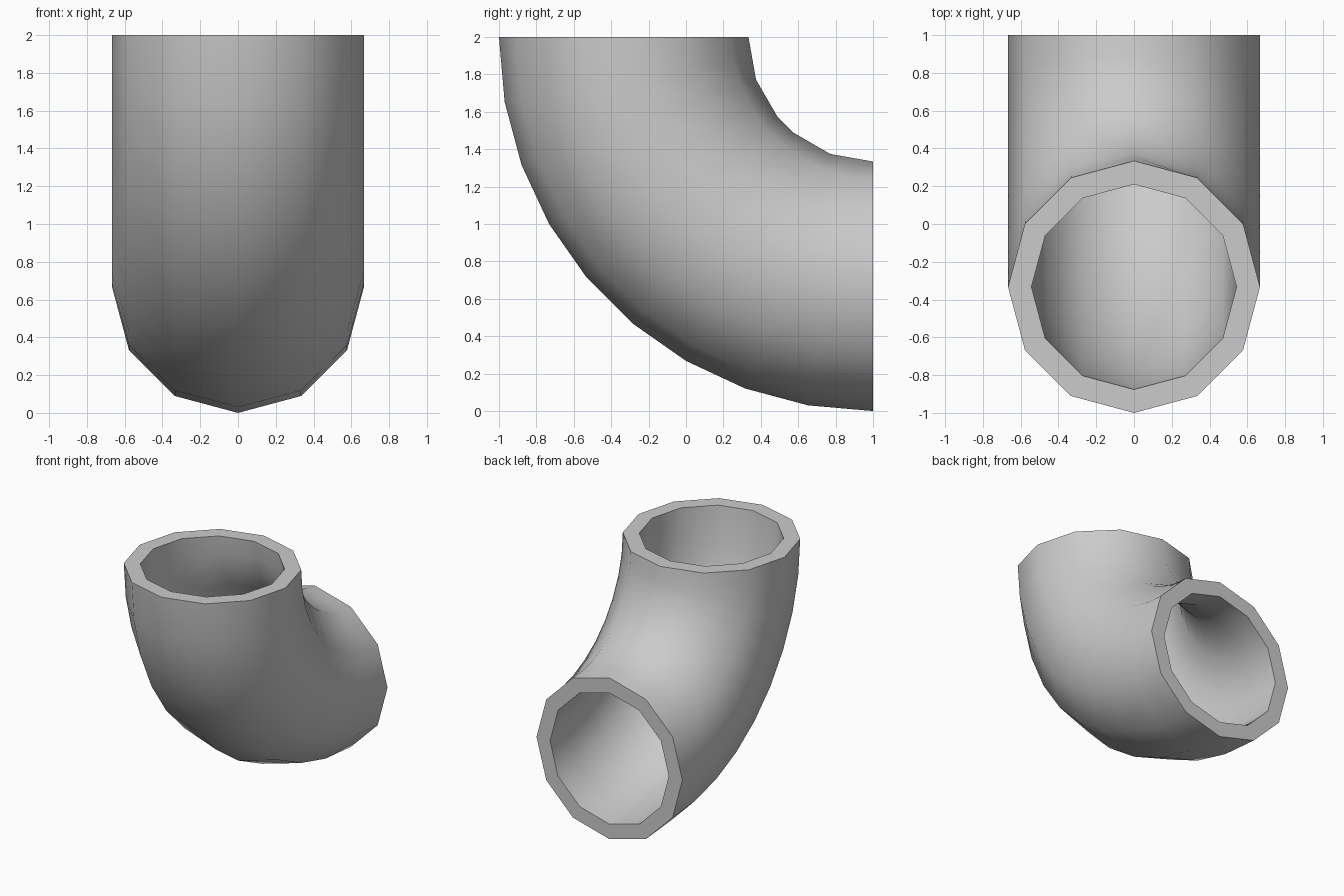
import bpy, bmesh
from math import sin, cos, radians, pi

if "Cube" in bpy.data.objects:
    bpy.data.objects.remove(bpy.data.objects["Cube"])

SIDES, STEPS = 12, 9
BEND = 1.333            # bend radius of the centre line, around y=1, z=2
OUTER, BORE = 0.667, 0.543
SKIPPED = (1, 3, 6, 8)  # steps flattened on the tight inside of the bend


def point(step, side, radius):
    a, t = radians(90 * step / STEPS), 2 * pi * side / SIDES
    d = BEND + radius * cos(t)
    return (radius * sin(t), 1 - d * cos(a), 2 - d * sin(a))


bm = bmesh.new()


def tube(radius):
    rings = [[bm.verts.new(point(i, j, radius)) for j in range(SIDES)]
             for i in range(STEPS + 1)]
    # Flatten the innermost seam onto its coarser chords
    for i in SKIPPED:
        s = SIDES // 2
        rings[i][s].co = (rings[i - 1][s].co + rings[i + 1][s].co) / 2
    for a, b in zip(rings, rings[1:]):
        for j in range(SIDES):
            k = (j + 1) % SIDES
            bm.faces.new((a[j], a[k], b[k], b[j]))
    return rings


# Outer wall, bore and the two flat rims
outer, bore = tube(OUTER), tube(BORE)
for end in (0, -1):
    o, n = outer[end], bore[end]
    for j in range(SIDES):
        k = (j + 1) % SIDES
        bm.faces.new((o[j], o[k], n[k], n[j]))
bmesh.ops.recalc_face_normals(bm, faces=bm.faces)

mesh = bpy.data.meshes.new("pipe_elbow")
bm.to_mesh(mesh)
bm.free()
elbow = bpy.data.objects.new("pipe_elbow", mesh)
bpy.context.collection.objects.link(elbow)

# Smooth walls, crisp rims
bpy.context.view_layer.objects.active = elbow
elbow.select_set(True)
bpy.ops.object.shade_smooth_by_angle(angle=radians(50))
